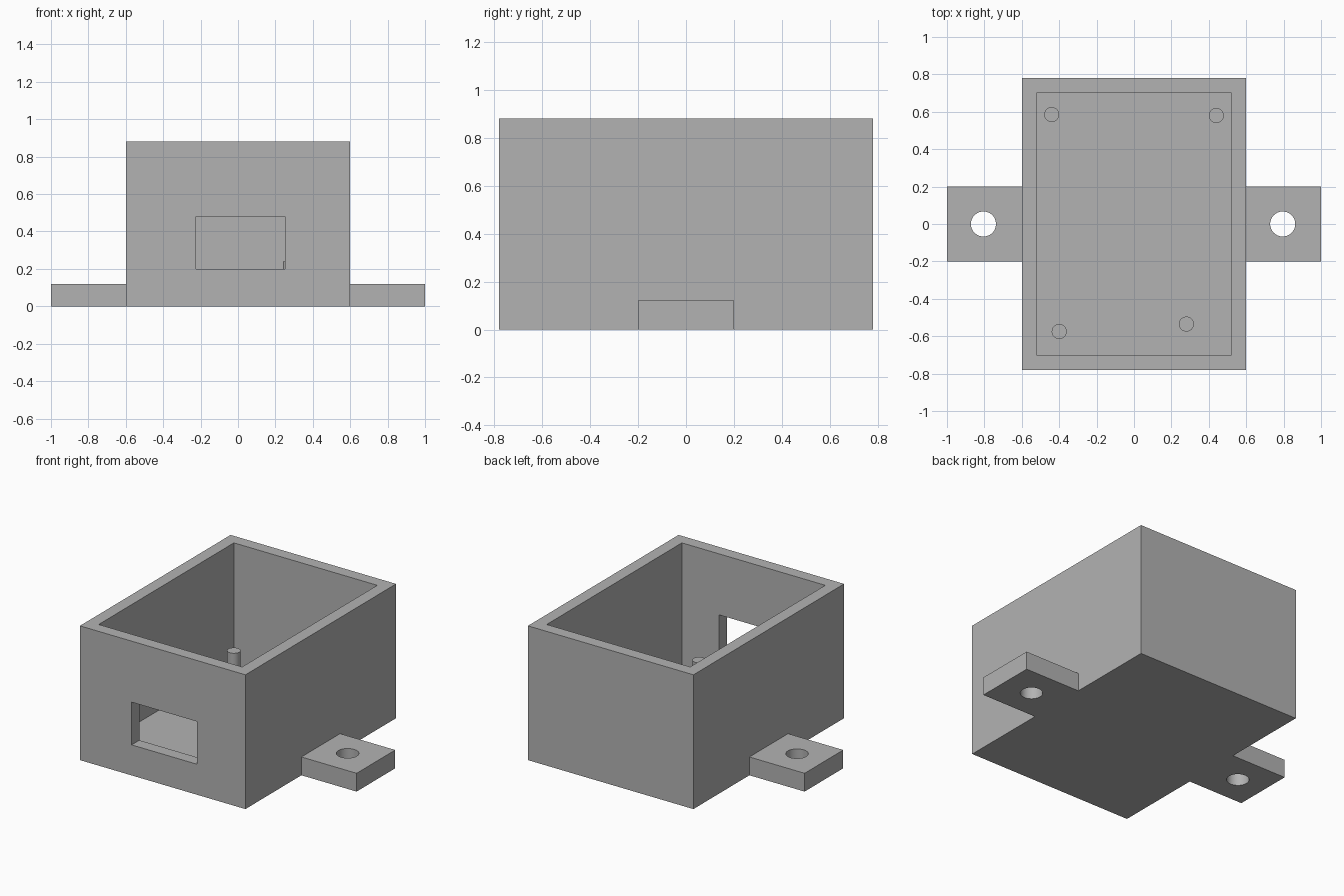
import bpy
import bmesh
from math import radians
from mathutils import Matrix, Vector

cube = bpy.data.objects.get("Cube")
if cube:
    bpy.data.objects.remove(cube, do_unlink=True)

grey = bpy.data.materials.new("plain grey")
grey.use_nodes = True
colour = (0.45, 0.45, 0.45, 1)
grey.diffuse_color = colour
grey.node_tree.nodes["Principled BSDF"].inputs["Base Color"].default_value = colour


def add_object(name, bm):
    mesh = bpy.data.meshes.new(name)
    bm.to_mesh(mesh)
    bm.free()
    mesh.materials.append(grey)
    obj = bpy.data.objects.new(name, mesh)
    bpy.context.scene.collection.objects.link(obj)
    return obj


def block(name, low, high):
    low, high = Vector(low), Vector(high)
    bm = bmesh.new()
    bmesh.ops.create_cube(bm, size=1, matrix=Matrix.Translation((low + high) / 2)
                          @ Matrix.Diagonal((*(high - low), 1)))
    return add_object(name, bm)


def cylinder(name, x, y, radius, bottom, top):
    bm = bmesh.new()
    bmesh.ops.create_cone(bm, cap_ends=True, segments=48, radius1=radius, radius2=radius,
                          depth=top - bottom,
                          matrix=Matrix.Translation((x, y, (bottom + top) / 2)))
    return add_object(name, bm)


def select_only(obj):
    bpy.ops.object.select_all(action='DESELECT')
    obj.select_set(True)
    bpy.context.view_layer.objects.active = obj


def combine(target, tool, operation):
    tool.hide_render = True
    mod = target.modifiers.new(operation.lower(), 'BOOLEAN')
    mod.object, mod.operation, mod.solver = tool, operation, 'EXACT'
    select_only(target)
    bpy.ops.object.modifier_apply(modifier=mod.name)
    bpy.data.objects.remove(tool, do_unlink=True)


def smooth(obj):
    select_only(obj)
    bpy.ops.object.shade_smooth_by_angle(angle=radians(30))


# Outer box
half_x, half_y, height, wall = 0.6, 0.78, 0.88, 0.08
box = block("open_box", (-half_x, -half_y, 0), (half_x, half_y, height))

# Mounting tabs with screw holes
for side, hole_x in ((-1, -0.805), (1, 0.795)):
    ends = sorted((side * (half_x - wall / 2), side))
    combine(box, block("tab", (ends[0], -0.2, 0), (ends[1], 0.2, 0.12)), 'UNION')
    combine(box, cylinder("hole_cutter", hole_x, 0, 0.067, -0.1, 0.3), 'DIFFERENCE')

# Cavity and front port opening
combine(box, block("cavity_cutter", (wall - half_x, wall - half_y, wall),
                   (half_x - wall, half_y - wall, height + 0.2)), 'DIFFERENCE')
combine(box, block("port_cutter", (-0.225, -half_y - 0.1, 0.2),
                   (0.25, -half_y + 0.2, 0.48)), 'DIFFERENCE')
smooth(box)

# Standoff pegs on the floor
pegs = {
    "back_right_peg": (-0.44, 0.585),
    "back_left_peg": (0.44, 0.58),
    "front_right_peg": (-0.4, -0.575),
    "front_left_peg": (0.28, -0.535),
}
for name, (x, y) in pegs.items():
    smooth(cylinder(name, x, y, 0.04, wall - 0.02, 0.24))
